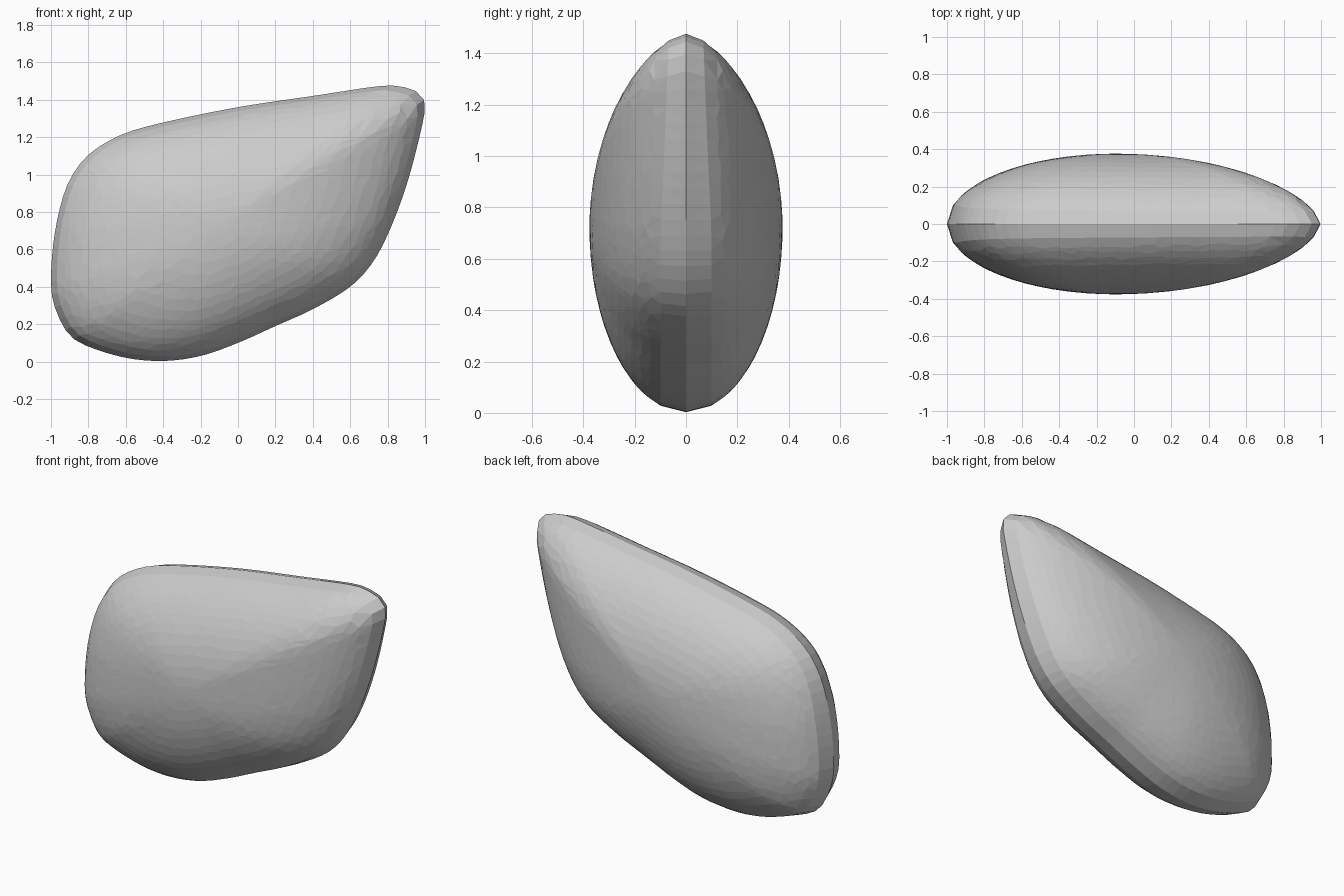
import bpy, bmesh, random
from math import sqrt

if "Cube" in bpy.data.objects:
    bpy.data.objects.remove(bpy.data.objects["Cube"])
random.seed(4)

# Side outline (x, z), clockwise from the left end
OUTLINE = [(-1, .42), (-.99, .61), (-.955, .81), (-.9, .97), (-.8, 1.105),
           (-.63, 1.21), (-.4, 1.278), (0, 1.36), (.4, 1.42), (.75, 1.472),
           (.87, 1.47), (.96, 1.44), (1, 1.37), (.97, 1.2), (.9, .94),
           (.81, .7), (.72, .53), (.6, .40), (.4, .28), (.2, .19),
           (0, .1), (-.2, .03), (-.4, .003), (-.6, .02), (-.8, .08),
           (-.9, .14), (-.96, .24), (-.99, .33)]
CX, CZ, HALF = -.1, .72, .376
SEG = 84
RINGS = [.07, .16, .26, .36, .45, .54, .62, .7, .77, .83, .88, .92, .965, 1]


def spline(a, b, c, d, t):
    return .5 * (2*b + (c-a)*t + (2*a - 5*b + 4*c - d)*t*t + (3*b - a - 3*c + d)*t**3)


# Dense smooth outline with running length
dense = []
n = len(OUTLINE)
for i in range(n):
    p = [OUTLINE[(i + k) % n] for k in (-1, 0, 1, 2)]
    for j in range(12):
        dense.append(tuple(spline(*(q[a] for q in p), j / 12) for a in (0, 1)))
dense.append(dense[0])
length = [0]
for p, q in zip(dense, dense[1:]):
    length.append(length[-1] + sqrt((p[0]-q[0])**2 + (p[1]-q[1])**2))


def outline(u):
    target = (u % 1) * length[-1]
    i = max(k for k in range(len(dense) - 1) if length[k] <= target)
    f = (target - length[i]) / (length[i+1] - length[i])
    return [dense[i][a] + f * (dense[i+1][a] - dense[i][a]) for a in (0, 1)]


def surface(u, s):
    """Point on the front half: outline shrunk by s, bulged towards -y."""
    x, z = outline(u)
    power = .5 + .14 * min(1, max(0, (z - CZ) / .75))
    y = 0 if s >= 1 else -HALF * (1 - s*s) ** power
    return (CX + (x - CX) * s, y, CZ + (z - CZ) * s)


# Front half with slightly irregular facets
bm = bmesh.new()
centre = bm.verts.new((CX, -HALF, CZ))
previous = None
for k, s in enumerate(RINGS):
    count = SEG if s > .5 else SEG // 2 if s > .2 else SEG // 4
    ring = []
    for i in range(count):
        du = random.uniform(-.3, .3) if s < .95 else 0
        ds = random.uniform(-.014, .014) if s < .95 else 0
        ring.append(bm.verts.new(surface((i + du + .5 * (k % 2) * (s < .95)) / count, s + ds)))
    for i in range(count):
        a, b = ring[i], ring[(i + 1) % count]
        if previous is None:
            bm.faces.new((centre, a, b))
        elif len(previous) == count:
            bm.faces.new((previous[i], a, b, previous[(i + 1) % count]))
        else:
            m = len(previous)
            if i % 2:
                bm.faces.new((previous[i // 2], a, b, previous[(i // 2 + 1) % m]))
            else:
                bm.faces.new((previous[i // 2], a, b))
    previous = ring
bmesh.ops.triangulate(bm, faces=bm.faces[:])
bmesh.ops.recalc_face_normals(bm, faces=bm.faces[:])
if sum(f.normal.y * f.calc_area() for f in bm.faces) > 0:
    bmesh.ops.reverse_faces(bm, faces=bm.faces[:])

mesh = bpy.data.meshes.new("shell_body")
bm.to_mesh(mesh)
bm.free()
shell = bpy.data.objects.new("shell_body", mesh)
bpy.context.collection.objects.link(shell)

# Back half
mirror = shell.modifiers.new("back_half", 'MIRROR')
mirror.use_axis = (False, True, False)
mirror.use_clip = True
